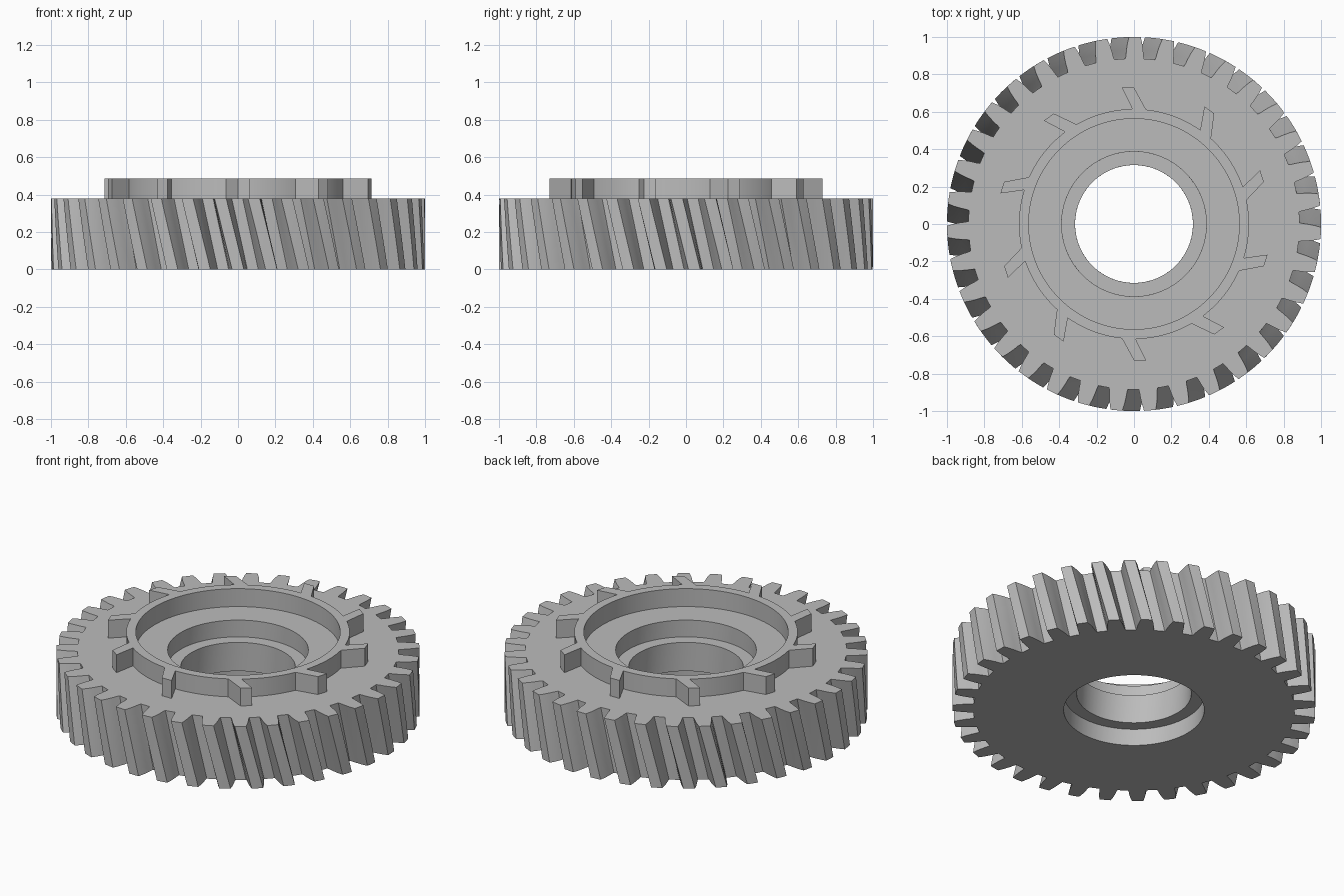
import bpy, bmesh, math
from math import radians, cos, sin, tau

if "Cube" in bpy.data.objects:
    bpy.data.objects.remove(bpy.data.objects["Cube"])

TEETH, RIBS = 35, 10
HEIGHT, RING_TOP = 0.378, 0.487
TWIST = radians(-5.4)                      # helix turn from bottom to top
BORE, RECESS, LEDGE = 0.315, 0.387, 0.102

steel = bpy.data.materials.new("grey_metal")
steel.diffuse_color = (0.5, 0.5, 0.5, 1)
steel.use_nodes = True
steel.node_tree.nodes["Principled BSDF"].inputs["Base Color"].default_value = steel.diffuse_color


def finish(name, bm):
    """Turn a bmesh into a shaded, coloured object."""
    bmesh.ops.recalc_face_normals(bm, faces=bm.faces)
    mesh = bpy.data.meshes.new(name)
    bm.to_mesh(mesh)
    bm.free()
    mesh.materials.append(steel)
    obj = bpy.data.objects.new(name, mesh)
    bpy.context.collection.objects.link(obj)
    bpy.ops.object.select_all(action='DESELECT')
    obj.select_set(True)
    bpy.context.view_layer.objects.active = obj
    bpy.ops.object.shade_smooth_by_angle(angle=radians(28))
    return obj


def closed_loft(name, loops):
    """Join equal-length point loops with quads, last loop back to first."""
    bm = bmesh.new()
    rows = [[bm.verts.new(p) for p in loop] for loop in loops]
    n = len(rows[0])
    for a, b in zip(rows, rows[1:] + rows[:1]):
        for i in range(n):
            j = (i + 1) % n
            bm.faces.new((a[i], a[j], b[j], b[i]))
    return finish(name, bm)


# Tooth outline: radius and half angle in degrees, from root to tip
flank = [(0.885, 3.25), (0.90, 3.0), (0.93, 2.75), (0.965, 2.35), (1.0, 1.8)]
tooth = ([(r, -a) for r, a in flank] + [(1.0, 0)]
         + [(r, a) for r, a in reversed(flank)] + [(0.885, 180 / TEETH)])
outline = [(r, radians(270 + a) + k * tau / TEETH)
           for k in range(TEETH) for r, a in tooth]


def gear_loop(z, radius=None):
    turn = TWIST * z / HEIGHT
    return [((radius or r) * cos(a + turn), (radius or r) * sin(a + turn), z)
            for r, a in outline]


# Helical gear body with a stepped bore on both faces
levels = 8
closed_loft("gear_body",
            [gear_loop(HEIGHT * i / levels) for i in range(levels + 1)]
            + [gear_loop(HEIGHT, RECESS), gear_loop(HEIGHT - LEDGE, RECESS),
               gear_loop(HEIGHT - LEDGE, BORE), gear_loop(LEDGE, BORE),
               gear_loop(LEDGE, RECESS), gear_loop(0, RECESS)])

# Raised collar on the top face
def circle(r, z, n=120):
    return [(r * cos(tau * i / n), r * sin(tau * i / n), z) for i in range(n)]

base = HEIGHT - 0.01
closed_loft("collar", [circle(0.615, base), circle(0.615, RING_TOP),
                       circle(0.563, RING_TOP), circle(0.563, base)])

# Slanted ratchet ribs around the collar
rib = [(-0.065, 0.73), (-0.004, 0.605), (0.068, 0.605), (0.0, 0.73)]
bm = bmesh.new()
for k in range(RIBS):
    c, s = cos(k * tau / RIBS), sin(k * tau / RIBS)
    low, high = ([bm.verts.new((x * c - y * s, x * s + y * c, z)) for x, y in rib]
                 for z in (base, RING_TOP))
    bm.faces.new(low)
    bm.faces.new(high)
    for i in range(4):
        j = (i + 1) % 4
        bm.faces.new((low[i], low[j], high[j], high[i]))
finish("ratchet_ribs", bm)
